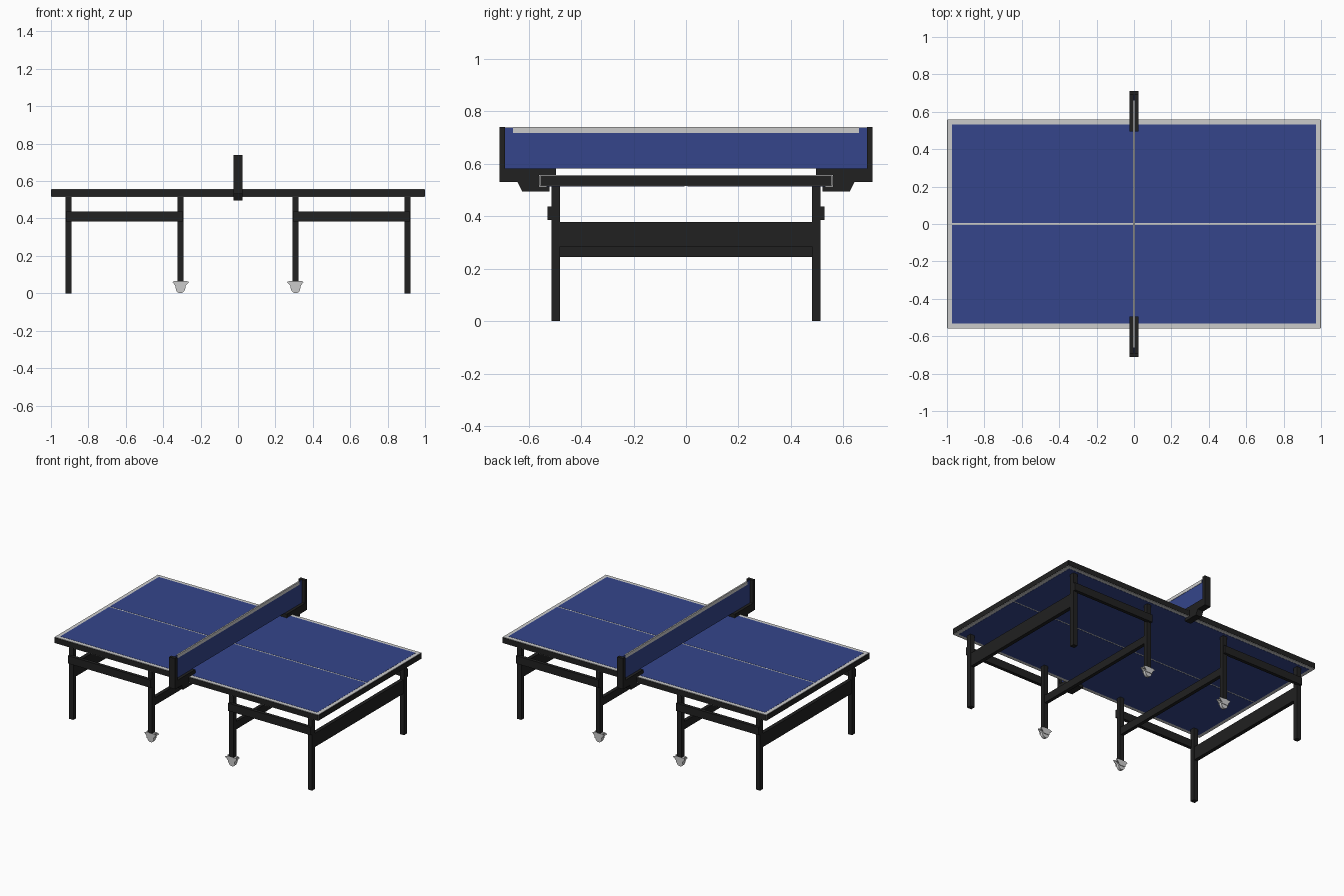
import bpy, bmesh, math
from mathutils import Vector

if "Cube" in bpy.data.objects:
    bpy.data.objects.remove(bpy.data.objects["Cube"])


def material(name, rgb):
    m = bpy.data.materials.new(name)
    m.diffuse_color = (*rgb, 1)
    m.use_nodes = True
    m.node_tree.nodes["Principled BSDF"].inputs["Base Color"].default_value = m.diffuse_color
    return m


BLACK = material("black_metal", (0.015, 0.015, 0.015))
BLUE = material("blue_board", (0.035, 0.06, 0.26))


def finish(name, bm, mat):
    bmesh.ops.recalc_face_normals(bm, faces=bm.faces)
    me = bpy.data.meshes.new(name)
    bm.to_mesh(me)
    bm.free()
    ob = bpy.data.objects.new(name, me)
    bpy.context.collection.objects.link(ob)
    if mat:
        me.materials.append(mat)
    return ob


def box(name, x, y, z, mat=None):
    """Box from (low, high) ranges."""
    bm = bmesh.new()
    bmesh.ops.create_cube(bm, size=1)
    for v in bm.verts:
        v.co = Vector([(a + b) / 2 + c * abs(b - a) for c, (a, b) in zip(v.co, (x, y, z))])
    return finish(name, bm, mat)


def prism(name, points, extrude, mat=None):
    """Extrude a closed planar outline along a vector."""
    bm = bmesh.new()
    face = bm.faces.new([bm.verts.new(p) for p in points])
    ret = bmesh.ops.extrude_face_region(bm, geom=[face])
    for v in ret["geom"]:
        if isinstance(v, bmesh.types.BMVert):
            v.co += Vector(extrude)
    return finish(name, bm, mat)


def mirrored(s, a, b):
    return (min(s * a, s * b), max(s * a, s * b))


# table top: grey slab, black edge bands, blue playing fields above and below
box("table_slab", (-0.998, 0.998), (-0.558, 0.558), (0.515, 0.557))
for s in (-1, 1):
    side = "right" if s > 0 else "left"
    box(f"end_band_{side}", mirrored(s, 0.99, 1.0), (-0.556, 0.556), (0.518, 0.554), BLACK)
    box(f"long_band_{side}", (-0.997, 0.997), mirrored(s, 0.55, 0.56), (0.518, 0.554), BLACK)
    for level, z in (("top", (0.55, 0.558)), ("under", (0.514, 0.52))):
        box(f"{level}_field_{side}", (-0.973, 0.973), mirrored(s, 0.005, 0.533), z, BLUE)

# net with pale top tape
box("net", (-0.003, 0.003), (-0.692, 0.692), (0.583, 0.738), BLUE)
box("net_tape", (-0.005, 0.005), (-0.66, 0.66), (0.718, 0.74))

# net posts clamped round the table edge
clamp = [(0.712, 0.74), (0.69, 0.74), (0.69, 0.583), (0.495, 0.583), (0.495, 0.558),
         (0.561, 0.558), (0.561, 0.514), (0.52, 0.514), (0.52, 0.495), (0.625, 0.495),
         (0.642, 0.53), (0.712, 0.53)]
for s in (-1, 1):
    prism("net_post", [(-0.023, s * y, z) for y, z in clamp], (0.046, 0, 0), BLACK)

# caster outlines in x/z, relative to the inner leg
hood = [(-0.03, 0.066), (-0.048, 0.06), (-0.026, 0.038), (-0.026, 0.026),
        (0.026, 0.026), (0.026, 0.038), (0.042, 0.06), (0.03, 0.066)]
wheel = [(0.025 * math.cos(i * math.tau / 20), 0.026 + 0.025 * math.sin(i * math.tau / 20))
         for i in range(20)]

# undercarriage on each half
for sx in (-1, 1):
    for sy in (-1, 1):
        yr = mirrored(sy, 0.481, 0.513)
        box("outer_leg", mirrored(sx, 0.889, 0.921), yr, (0, 0.516), BLACK)
        box("inner_leg", mirrored(sx, 0.292, 0.324), yr, (0.064, 0.516), BLACK)
        box("side_rail", mirrored(sx, 0.293, 0.92), mirrored(sy, 0.505, 0.528), (0.385, 0.438), BLACK)
        cx, cy = sx * 0.308, sy * 0.497
        for e in (-1, 1):
            y0 = cy + e * 0.012
            prism("caster_fork", [(cx - sx * x * -1, y0, z) for x, z in hood], (0, e * 0.004, 0))
        prism("caster_wheel", [(cx + x, cy - 0.01, z) for x, z in wheel], (0, 0.02, 0))
        box("caster_plate", (cx - 0.03, cx + 0.03), (cy - 0.016, cy + 0.016), (0.056, 0.066))
    box("outer_cross_beam", mirrored(sx, 0.892, 0.918), (-0.485, 0.485), (0.245 + 0.04, 0.378), BLACK)
    box("inner_cross_beam", mirrored(sx, 0.296, 0.32), (-0.485, 0.485), (0.245, 0.298), BLACK)
